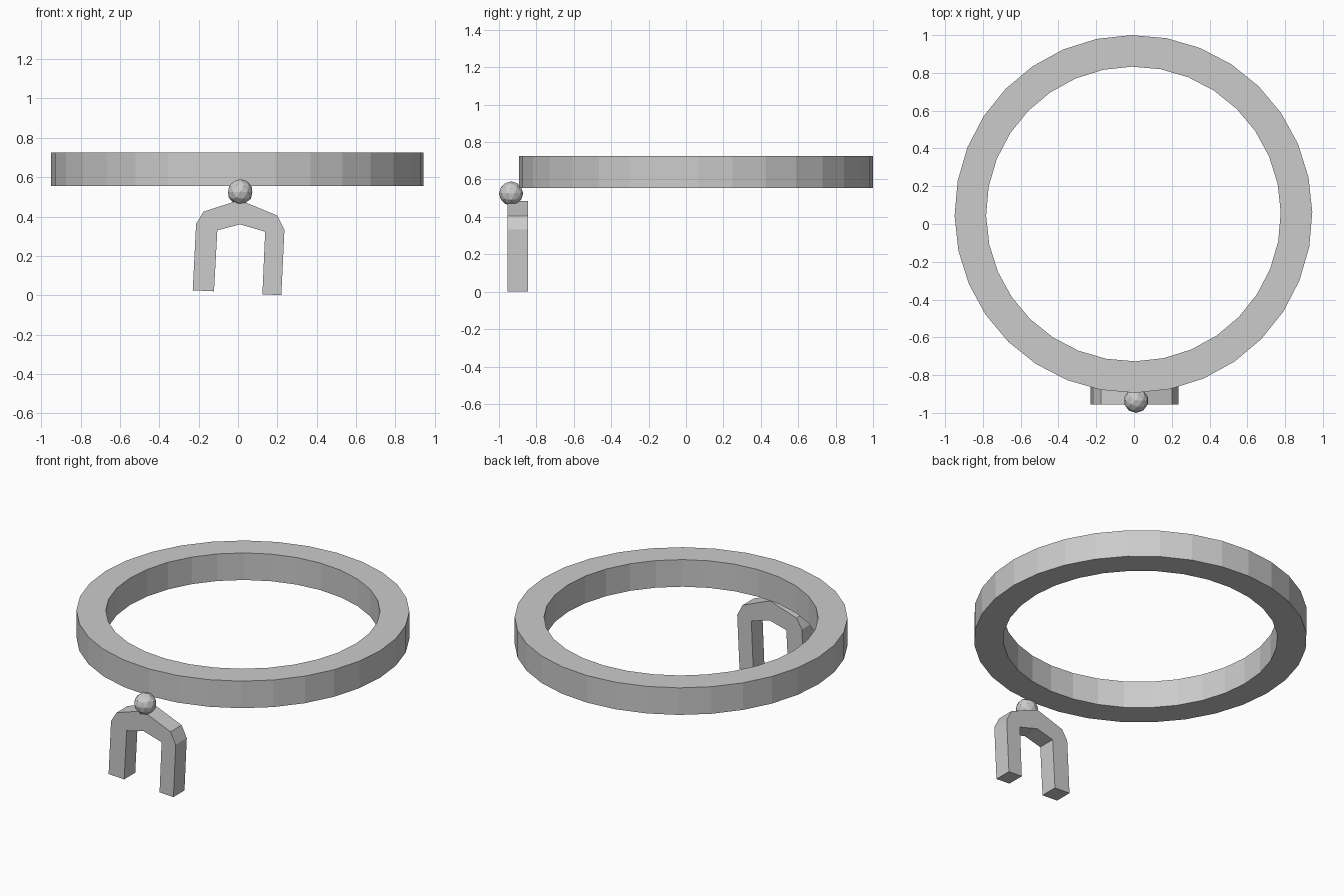
import bpy
import bmesh
from math import cos, sin, tau, radians

if "Cube" in bpy.data.objects:
    bpy.data.objects.remove(bpy.data.objects["Cube"])


def finish(name, bm):
    """Turn a bmesh into a named flat-shaded object."""
    bmesh.ops.recalc_face_normals(bm, faces=bm.faces)
    mesh = bpy.data.meshes.new(name)
    bm.to_mesh(mesh)
    bm.free()
    obj = bpy.data.objects.new(name, mesh)
    bpy.context.collection.objects.link(obj)
    return obj


def ring(name, center, r_in, r_out, z0, z1, sides, turn=0.0):
    """Flat band with a rectangular cross-section."""
    bm = bmesh.new()
    section = [(r_in, z0), (r_out, z0), (r_out, z1), (r_in, z1)]
    loops = []
    for i in range(sides):
        a = tau * i / sides + turn
        loops.append([bm.verts.new((center[0] + r * cos(a), center[1] + r * sin(a), z))
                      for r, z in section])
    for i, cur in enumerate(loops):
        nxt = loops[(i + 1) % sides]
        for j in range(4):
            k = (j + 1) % 4
            bm.faces.new((cur[j], nxt[j], nxt[k], cur[k]))
    return finish(name, bm)


def extrude_outline(name, outer, inner, y0, y1):
    """Arch from matching outer and inner outlines in xz, extruded along y."""
    bm = bmesh.new()
    rows = [[bm.verts.new((x, y, z)) for y in (y0, y1) for x, z in pair]
            for pair in zip(outer, inner)]
    for a, b in zip(rows, rows[1:]):
        for j, k in ((0, 1), (1, 3), (3, 2), (2, 0)):
            bm.faces.new((a[j], a[k], b[k], b[j]))
    for end in (rows[0], rows[-1]):
        bm.faces.new([end[j] for j in (0, 1, 3, 2)])
    bmesh.ops.remove_doubles(bm, verts=bm.verts, dist=1e-5)
    bmesh.ops.dissolve_degenerate(bm, dist=1e-5, edges=bm.edges)
    return finish(name, bm)


# Large horizontal ring
ring("ring_band", (-0.003, 0.053), 0.78, 0.947, 0.555, 0.725, 32, radians(0.6))

# Slightly uneven two-legged arch; inner corners serve two outer points each
outer = [(-0.23, 0.025), (-0.213, 0.363), (-0.175, 0.425), (0.008, 0.484),
         (0.2, 0.405), (0.236, 0.333), (0.22, 0.0)]
inner = [(-0.122, 0.02), (-0.105, 0.33), (-0.105, 0.33), (0.01, 0.36),
         (0.138, 0.323), (0.138, 0.323), (0.124, 0.005)]
extrude_outline("arch_legs", outer, inner, -0.955, -0.845)

# Faceted ball joining the arch and the ring
bpy.ops.mesh.primitive_ico_sphere_add(subdivisions=2, radius=0.065,
                                      location=(0.011, -0.935, 0.525))
bpy.context.object.name = "joint_ball"
